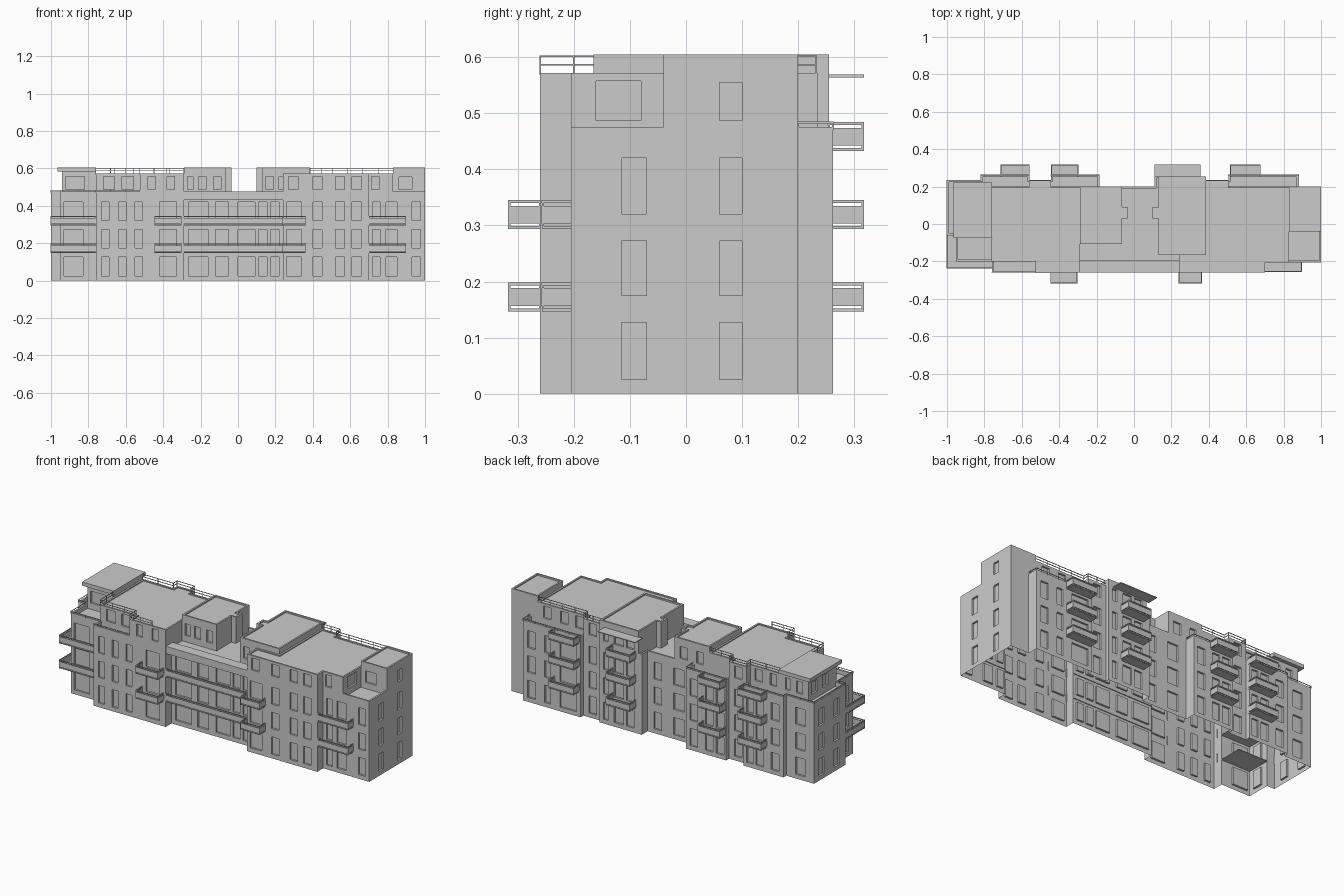
import bpy, bmesh
from mathutils import Vector

if "Cube" in bpy.data.objects:
    bpy.data.objects.remove(bpy.data.objects["Cube"])

FLOORS = [(.025, .127), (.175, .272), (.32, .42)]
TOP = [(.487, .557)]
LEVELS = [.147, .294, .433]


def finish(bm, name):
    bmesh.ops.remove_doubles(bm, verts=bm.verts, dist=1e-5)
    me = bpy.data.meshes.new(name)
    bm.to_mesh(me)
    bm.free()
    ob = bpy.data.objects.new(name, me)
    bpy.context.collection.objects.link(ob)
    return ob


def box(bm, x0, x1, y0, y1, z0, z1):
    v = [bm.verts.new((x, y, z)) for z in (z0, z1)
         for x, y in ((x0, y0), (x1, y0), (x1, y1), (x0, y1))]
    for f in ((3, 2, 1, 0), (4, 5, 6, 7), (0, 1, 5, 4), (1, 2, 6, 5), (2, 3, 7, 6), (3, 0, 4, 7)):
        bm.faces.new([v[i] for i in f])


def face(bm, pts):
    bm.faces.new([bm.verts.new(p) for p in pts])


def wall(bm, p, q, z0, z1, spans, rows, depth=.011):
    """Wall panel between two plan points, with recessed windows at spans x rows."""
    a = 0 if abs(q[0] - p[0]) > abs(q[1] - p[1]) else 1
    n = Vector((q[1] - p[1], p[0] - q[0], 0)).normalized()
    sgn = 1 if q[a] > p[a] else -1
    ts = sorted({p[a], q[a], *[t for s in spans for t in s]}, reverse=sgn < 0)
    zs = sorted({z0, z1, *[z for r in rows for z in r]}) if spans else [z0, z1]

    def at(t, z):
        return Vector((t, p[1], z)) if a == 0 else Vector((p[0], t, z))
    for t0, t1 in zip(ts, ts[1:]):
        for b, c in zip(zs, zs[1:]):
            o = [at(t0, b), at(t1, b), at(t1, c), at(t0, c)]
            tm, zm = (t0 + t1) / 2, (b + c) / 2
            if any(s[0] < tm < s[1] for s in spans) and any(r[0] < zm < r[1] for r in rows):
                i = [v - n * depth for v in o]
                face(bm, i)
                for k in range(4):
                    m = (k + 1) % 4
                    face(bm, [o[k], o[m], i[m], i[k]])
            else:
                face(bm, o)


def inset(pts, d):
    """Offset a right-angled counter-clockwise outline inward."""
    out = []
    for i, p in enumerate(pts):
        o, q = pts[i - 1], pts[(i + 1) % len(pts)]
        e, f = Vector((p[0] - o[0], p[1] - o[1])).normalized(), Vector((q[0] - p[0], q[1] - p[1])).normalized()
        out.append((p[0] - d * (e.y + f.y), p[1] + d * (e.x + f.x)))
    return out


def storey(name, outline, z0, z1, deck, rows, lip=.01):
    """Open-bottomed block with windows, parapet rim and sunken deck."""
    bm = bmesh.new()
    pts = [o[:2] for o in outline]
    ins = inset(pts, lip)
    n = len(pts)
    for i, o in enumerate(outline):
        j = (i + 1) % n
        wall(bm, pts[i], pts[j], z0, z1, o[2] if len(o) > 2 else [], rows)
        face(bm, [(*pts[i], z1), (*pts[j], z1), (*ins[j], z1), (*ins[i], z1)])
        face(bm, [(*ins[i], z1), (*ins[j], z1), (*ins[j], deck), (*ins[i], deck)])
    face(bm, [(*p, deck) for p in ins])
    return finish(bm, name)


def bar(bm, p, q, z0, z1, w=.003):
    box(bm, min(p[0], q[0]) - w / 2, max(p[0], q[0]) + w / 2,
        min(p[1], q[1]) - w / 2, max(p[1], q[1]) + w / 2, z0, z1)


def railing(name, path, zs, base, step=.08):
    """Thin rails with evenly spaced posts along a plan path."""
    bm = bmesh.new()
    for p, q in zip(path, path[1:]):
        for z in zs:
            bar(bm, p, q, z - .003, z)
        k = max(1, round(max(abs(q[0] - p[0]), abs(q[1] - p[1])) / step))
        for i in range(k + 1):
            c = [p[j] + (q[j] - p[j]) * i / k for j in (0, 1)]
            bar(bm, c, c, base, zs[-1])
    finish(bm, name)


def balcony(name, x0, x1, y0, y1, sides, levels):
    """Slab, solid guard panels and a handrail on the open sides."""
    bm = bmesh.new()
    e = {'F': ((x0, y0), (x1, y0)), 'B': ((x0, y1), (x1, y1)),
         'L': ((x0, y0), (x0, y1)), 'R': ((x1, y0), (x1, y1))}
    for z in levels:
        box(bm, x0, x1, y0, y1, z, z + .005)
        for s in sides:
            p, q = e[s]
            bar(bm, p, q, z + .009, z + .041, .005)
            bar(bm, p, q, z + .046, z + .051, .005)
            for c in (p, q):
                bar(bm, c, c, z, z + .05, .004)
    finish(bm, name)


# Main four-storey body
body = [
    (-.95, -.2, [(-.93, -.83)]), (-.76, -.2), (-.76, -.26, [(-.73, -.69), (-.64, -.6), (-.55, -.51), (-.42, -.33)]),
    (-.29, -.26), (-.29, -.205, [(-.265, -.16), (-.12, -.05), (0, .09), (.11, .155), (.175, .22)]),
    (.24, -.205), (.24, -.26, [(.26, .34), (.4, .45), (.52, .57), (.61, .66)]),
    (.7, -.26), (.7, -.205, [(.72, .76), (.79, .85), (.93, .975)]),
    (1, -.205, [(-.115, -.07), (.06, .1)]),
    (1, .2), (.88, .2), (.88, .262, [(.53, .64), (.7, .74), (.8, .85)]),
    (.505, .262), (.505, .235, [(.42, .47)]), (.385, .235),
    (.385, .255, [(.16, .21), (.23, .29), (.33, .36)]),
    (.11, .255), (.11, .2, [(-.13, -.06), (.02, .07)]), (-.185, .2),
    (-.185, .262, [(-.43, -.38), (-.36, -.31), (-.26, -.21)]),
    (-.445, .262), (-.445, .235, [(-.53, -.48)]), (-.56, .235),
    (-.56, .262, [(-.69, -.64), (-.62, -.58), (-.79, -.74)]),
    (-.82, .262), (-.82, .235, [(-.94, -.88)]),
    (-1, .235, [(.14, .19), (0, .05)]), (-1, -.06), (-.95, -.06, [(-.16, -.1)])]
storey("main_body", body, 0, .475, .45, FLOORS)

# Roof edge over the recessed centre front
bm = bmesh.new()
box(bm, -.29, .24, -.258, -.2, .432, .475)
finish(bm, "centre_roof_edge")

# Penthouse storeys
storey("penthouse_left", [
    (-.76, -.2, [(-.72, -.66), (-.62, -.56)]), (-.525, -.2), (-.525, -.26, [(-.48, -.44), (-.38, -.34)]),
    (-.29, -.26), (-.29, .2), (-.445, .2), (-.445, .235, [(-.53, -.48)]), (-.56, .235),
    (-.56, .2, [(-.73, -.69), (-.64, -.59)]), (-.76, .2)], .45, .572, .566, TOP)
storey("penthouse_right", [
    (.24, -.26, [(.27, .32), (.4, .45), (.52, .57), (.61, .66)]), (.7, -.26), (.7, -.205, [(.715, .755)]),
    (.83, -.205, [(-.16, -.08)]), (.83, .2, [(.53, .58), (.63, .68), (.74, .79)]), (.505, .2),
    (.505, .235, [(.42, .47)]), (.385, .235), (.385, -.165), (.24, -.165)], .45, .572, .566, TOP)
storey("stair_block_left", [
    (-.29, -.107, [(-.27, -.24), (-.21, -.17), (-.13, -.09)]), (-.065, -.107), (-.065, .03), (-.035, .03),
    (-.035, .09), (-.065, .09), (-.065, .2, [(-.25, -.21), (-.15, -.1)]), (-.29, .2)], .45, .605, .597, TOP)
storey("stair_block_right", [
    (.13, -.165, [(.15, .19), (.22, .27)]), (.385, -.165), (.385, .255, [(.16, .21), (.23, .29), (.33, .36)]),
    (.13, .255), (.13, .09), (.1, .09), (.1, .03), (.13, .03)], .45, .605, .597, TOP)
storey("end_block_right", [
    (.83, -.04, [(.86, .93)]), (1, -.04, [(.06, .1)]), (1, .2), (.83, .2)], .45, .605, .597, [(.487, .555)])
storey("end_block_left", [
    (-.94, -.06, [(-.92, -.82)]), (-.76, -.06), (-.76, .2, [(-.9, -.86), (-.82, -.79)]),
    (-.94, .2, [(.12, .17), (.02, .07)])], .45, .59, .585, TOP)

# Overhanging roof slab and rear canopies
bm = bmesh.new()
box(bm, -.965, -.76, -.075, .222, .583, .605)
finish(bm, "left_roof_slab")
bm = bmesh.new()
box(bm, .11, .355, .25, .317, .564, .569)
finish(bm, "rear_canopy")

# Front balconies
two = LEVELS[:2]
balcony("corner_balcony_left", -1, -.76, -.235, -.06, "FL", two)
balcony("front_balcony_left", -.445, -.305, -.315, -.26, "FLR", two)
balcony("front_balcony_centre", -.29, .24, -.258, -.2, "F", two)
balcony("front_balcony_right", .24, .36, -.315, -.26, "FLR", two)
balcony("corner_balcony_right", .7, .895, -.255, -.2, "FR", two)

# Rear balconies
for i, (a, b) in enumerate(((-.71, -.56), (-.44, -.3), (.15, .3), (.515, .675))):
    balcony(f"rear_balcony_{i + 1}", a, b, .255, .315, "BLR", LEVELS)

# Terrace handrails
T = [.485]
railing("terrace_rail_left", [(-.76, -.2), (-.95, -.2), (-.95, -.06), (-1, -.06), (-1, .235), (-.82, .235),
                              (-.82, .262), (-.56, .262)], T, .47)
railing("terrace_rail_front", [(-.76, -.258), (-.525, -.258)], T, .47)
railing("terrace_rail_rear_left", [(-.445, .262), (-.185, .262), (-.185, .2)], T, .47)
railing("terrace_rail_rear_right", [(.505, .262), (.88, .262), (.88, .2)], T, .47)

# Roof railings
R = [.588, .603]
railing("roof_rail_left_front", [(-.76, -.08), (-.76, -.2), (-.525, -.2), (-.525, -.26), (-.38, -.26)], R, .568)
railing("roof_rail_left_rear", [(-.76, .197), (-.56, .197), (-.56, .232), (-.445, .232), (-.445, .197),
                                (-.29, .197)], R, .568)
railing("roof_rail_right_rear", [(.385, .232), (.505, .232), (.505, .197), (.83, .197)], R, .568)
